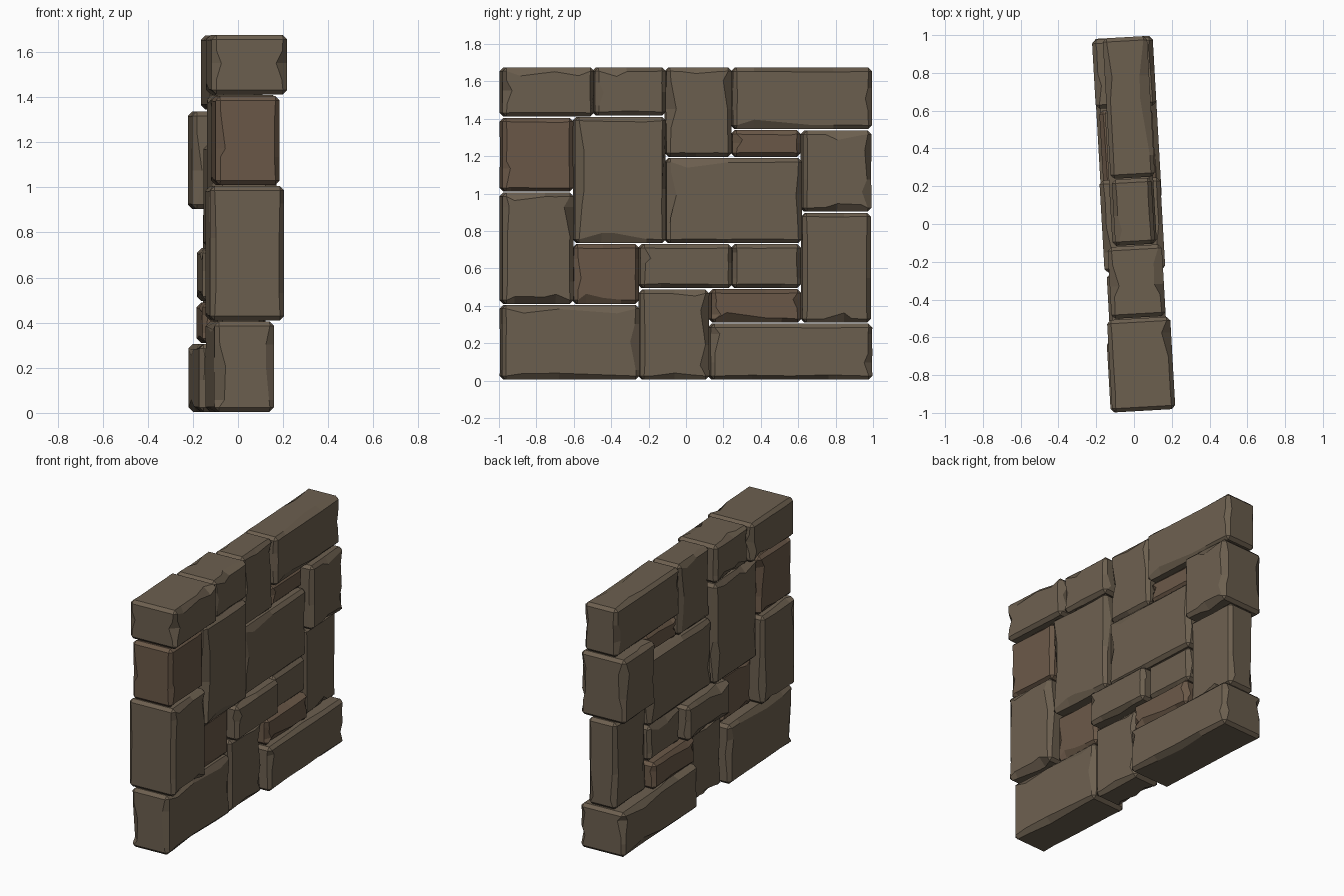
import bpy, bmesh, math, random
from mathutils import Vector, Matrix

if "Cube" in bpy.data.objects:
    bpy.data.objects.remove(bpy.data.objects["Cube"])

random.seed(7)
TILT = Matrix.Rotation(0.057, 4, 'Z')   # whole wall is turned slightly
W = 0.02                                # chamfer width


def material(name, col):
    m = bpy.data.materials.new(name)
    m.diffuse_color = (*col, 1)
    m.use_nodes = True
    m.node_tree.nodes["Principled BSDF"].inputs["Base Color"].default_value = m.diffuse_color
    return m


stone = material("stone", (0.150, 0.115, 0.078))
red_stone = material("reddish_stone", (0.145, 0.098, 0.064))


def make_block(name, y0, y1, z0, z1, x0, x1, mat):
    half = Vector((x1 - x0, y1 - y0, z1 - z0)) / 2
    mid = Vector((x0 + x1, y0 + y1, z0 + z1)) / 2
    bm = bmesh.new()
    bmesh.ops.create_cube(bm, size=2)
    bmesh.ops.scale(bm, vec=half, verts=bm.verts)
    bmesh.ops.bevel(bm, geom=bm.edges[:], offset=W, segments=1,
                    affect='EDGES', profile=0.5)
    # slice lines where the worn edges change direction
    for ax in (1, 2):
        room = half[ax] - W - 0.015
        for i in range(3):
            t = -1 + (i + random.uniform(0.1, 0.9)) * 2 / 3
            co, no = Vector(), Vector()
            co[ax], no[ax] = t * room, 1
            bmesh.ops.bisect_plane(bm, geom=bm.verts[:] + bm.edges[:] + bm.faces[:],
                                   plane_co=co, plane_no=no, dist=1e-6)
    # chips: push chamfer points inward inside the plane of their face
    for v in bm.verts:
        gap = [half[i] - abs(v.co[i]) for i in range(3)]
        on_face = [i for i in range(3) if gap[i] < 1e-4]
        on_rim = [i for i in range(3) if abs(gap[i] - W) < 1e-4]
        if len(on_face) == 1 and len(on_rim) == 1:
            j = on_rim[0]
            d = random.uniform(0.012, 0.035) if random.random() < 0.25 \
                else random.uniform(-0.006, 0.004)
            v.co[j] -= math.copysign(d, v.co[j])
    bmesh.ops.dissolve_limit(bm, angle_limit=0.01, verts=bm.verts[:],
                             edges=bm.edges[:])
    bmesh.ops.recalc_face_normals(bm, faces=bm.faces[:])
    bm.transform(TILT @ Matrix.Translation(mid))
    me = bpy.data.meshes.new(name)
    bm.to_mesh(me)
    bm.free()
    me.materials.append(mat)
    bpy.context.collection.objects.link(bpy.data.objects.new(name, me))


# each stone: y range, z range, depth range, reddish
R = red_stone
S = stone
STONES = [
    (-.99, -.255, .005, .405, -.16, .105, S),
    (-.25, .12, .005, .487, -.105, .10, S),
    (.125, .99, .005, .305, -.165, .155, S),
    (-.99, -.61, .41, 1.005, -.18, .15, S),
    (-.605, -.255, .41, .73, -.10, .09, R),
    (-.25, .24, .495, .73, -.17, .152, S),
    (.245, .61, .495, .73, -.115, .11, S),
    (.13, .61, .31, .489, -.15, .13, R),
    (.62, .985, .31, .897, -.10, .10, S),
    (-.99, -.61, 1.01, 1.405, -.155, .13, R),
    (-.6, -.115, .735, 1.41, -.145, .14, S),
    (-.11, .615, .735, 1.19, -.12, .115, S),
    (.62, .985, .903, 1.337, -.167, .155, S),
    (-.99, -.5, 1.412, 1.675, -.172, .163, S),
    (-.495, -.115, 1.417, 1.675, -.147, .14, S),
    (-.11, .24, 1.197, 1.675, -.105, .105, S),
    (.245, .99, 1.345, 1.673, -.11, .125, S),
    (.245, .61, 1.197, 1.339, -.09, .09, R),
]
for n, s in enumerate(STONES, 1):
    make_block(f"wall_stone_{n:02d}", *s)
